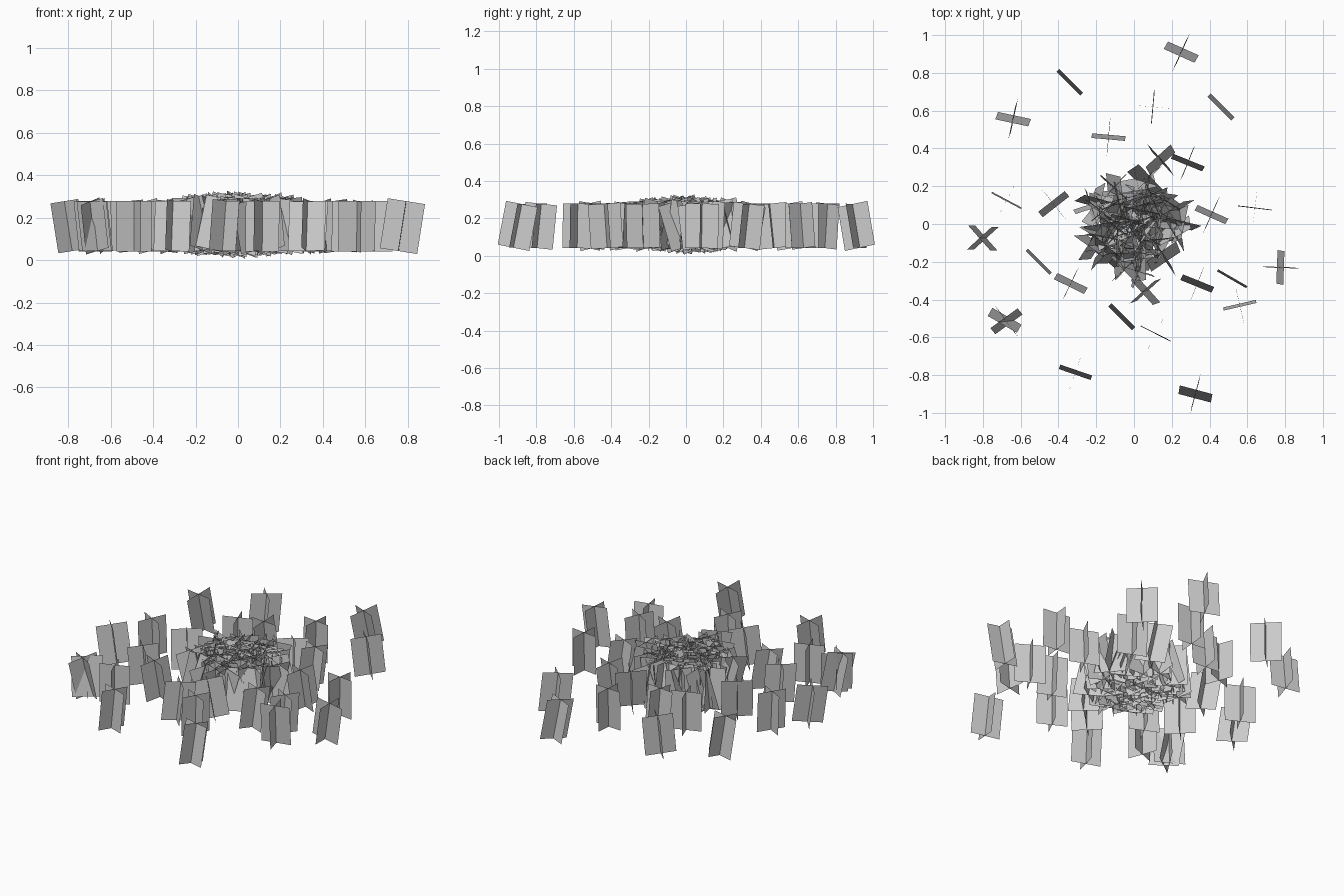
import bpy, math, random
from mathutils import Matrix, Vector

random.seed(4)
W, H, MID = 0.178, 0.238, 0.16

# One tuft card: two upright quads crossing at the middle
verts, faces = [], []
for ux, uy in ((1, 0), (0, 1)):
    n = len(verts)
    for s, t in ((-1, -1), (1, -1), (1, 1), (-1, 1)):
        verts.append((s * ux * W / 2, s * uy * W / 2, t * H / 2))
    faces.append((n, n + 1, n + 2, n + 3))
card = bpy.data.meshes.new("grass_card")
card.from_pydata(verts, [], faces)


def tuft(name, x, y, turn, tilt, toward, scale=1.0, z=MID):
    """Place a tuft turned about z, its top leaning `tilt` degrees toward a heading."""
    h = math.radians(toward)
    lean = Matrix.Rotation(math.radians(tilt), 4, Vector((-math.sin(h), math.cos(h), 0)))
    ob = bpy.data.objects.new(name, card)
    ob.matrix_world = (Matrix.Translation((x, y, z)) @ lean
                       @ Matrix.Rotation(math.radians(turn), 4, 'Z') @ Matrix.Scale(scale, 4))
    bpy.context.collection.objects.link(ob)


# Scattered outer tufts: x, y, turn, tilt, lean heading
outer = [
    (0.25, 0.91, -24, 11, 240), (-0.34, 0.75, 45, 5, 45),
    (0.10, 0.62, -5, 1, 0), (0.46, 0.62, 45, 6, 225),
    (-0.64, 0.555, -12, 10, 250), (-0.135, 0.46, -5, 6, 260),
    (-0.285, 0.405, 20, 0, 0), (0.14, 0.34, 42, 12, 120),
    (0.285, 0.325, -22, 7, 60), (-0.675, 0.125, -28, 2, 240),
    (-0.425, 0.105, 38, 9, 130), (0.64, 0.085, -7, 1, 90),
    (0.41, 0.05, -24, 8, 240), (-0.80, -0.075, 42, 9, 180),
    (-0.505, -0.20, 45, 4, 225), (0.775, -0.23, -2, 9, 350),
    (0.52, -0.29, -30, 3, 60), (-0.335, -0.315, -26, 9, 240),
    (0.335, -0.315, -22, 8, 65), (0.06, -0.355, 42, 10, 200),
    (0.56, -0.43, 13, 4, 280), (-0.065, -0.49, 45, 6, 45),
    (-0.685, -0.51, -30, 12, 240), (-0.675, -0.515, 36, 10, 130),
    (-0.49, -0.51, 21, 0, 0), (0.115, -0.58, -27, 1, 60),
    (-0.31, -0.785, -19, 6, 70), (0.325, -0.90, -15, 11, 80),
]
for i, o in enumerate(outer):
    tuft(f"outer_tuft_{i}", *o)

# Dense middle clump, leaning more steeply toward its centre
for i in range(58):
    r = 0.25 * ((i + 0.5) / 58) ** 0.7
    a = i * 2.39996 + random.uniform(-0.4, 0.4)
    tuft(f"clump_tuft_{i}", r * math.cos(a), r * math.sin(a), random.uniform(0, 90),
         random.uniform(8, 24) - 28 * r, random.uniform(0, 360),
         1.14 - 0.4 * r, 0.167)
